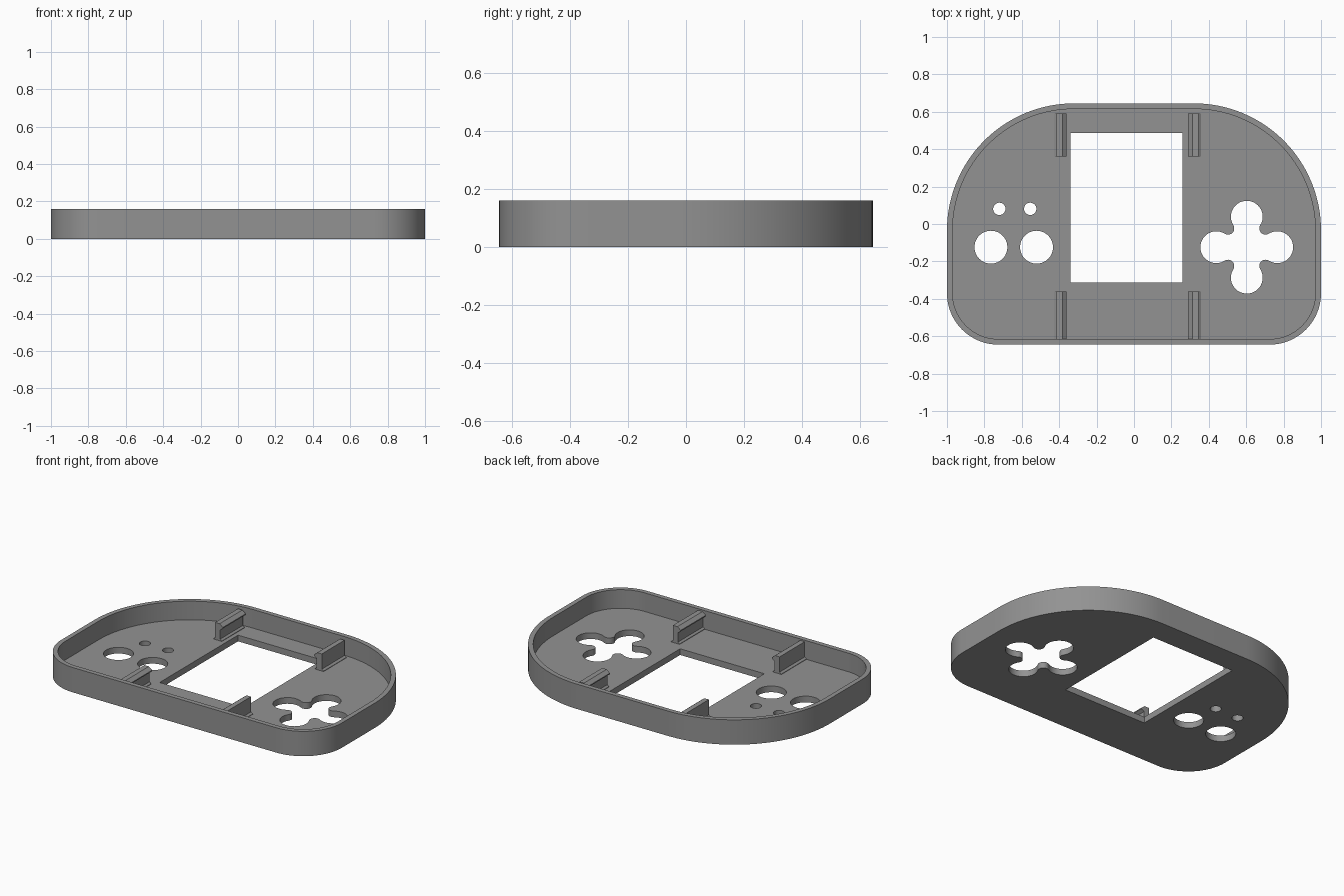
import bpy, bmesh
from math import sin, cos, radians

if "Cube" in bpy.data.objects:
    bpy.data.objects.remove(bpy.data.objects["Cube"])

H, FLOOR, WALL = 0.16, 0.04, 0.03

grey = bpy.data.materials.new("plastic grey")
grey.diffuse_color = (0.29, 0.29, 0.29, 1)
grey.use_nodes = True
grey.node_tree.nodes["Principled BSDF"].inputs["Base Color"].default_value = grey.diffuse_color


def arc(cx, cy, r, a0, a1, n):
    return [(cx + r * cos(radians(a0 + (a1 - a0) * i / n)),
             cy + r * sin(radians(a0 + (a1 - a0) * i / n))) for i in range(n + 1)]


def circle(cx, cy, r, n=48):
    return arc(cx, cy, r, 0, 360, n)[:-1]


def prism(name, pts, lo, hi, axis="z"):
    """Extrude a closed outline from lo to hi along z, or an xz outline along y."""
    bm = bmesh.new()
    place = (lambda p: (p[0], p[1], lo)) if axis == "z" else (lambda p: (p[0], lo, p[1]))
    face = bm.faces.new([bm.verts.new(place(p)) for p in pts])
    ext = bmesh.ops.extrude_face_region(bm, geom=[face])
    move = (0, 0, hi - lo) if axis == "z" else (0, hi - lo, 0)
    bmesh.ops.translate(bm, vec=move,
                        verts=[g for g in ext["geom"] if isinstance(g, bmesh.types.BMVert)])
    bmesh.ops.recalc_face_normals(bm, faces=bm.faces)
    me = bpy.data.meshes.new(name)
    bm.to_mesh(me)
    bm.free()
    me.materials.append(grey)
    ob = bpy.data.objects.new(name, me)
    bpy.context.collection.objects.link(ob)
    return ob


def outline(inset):
    """Large rounded back corners, small rounded front corners."""
    R, r = 0.68, 0.275
    return (arc(0.32, -0.035, R - inset, 0, 90, 32) + arc(-0.32, -0.035, R - inset, 90, 180, 32)
            + arc(-0.725, -0.37, r - inset, 180, 270, 20)
            + arc(0.725, -0.37, r - inset, 270, 360, 20))


def cross_outline(cx, cy):
    """Four round lobes joined by rounded inner corners."""
    pts = []
    for k in range(4):
        t = radians(90 * k)
        part = arc(0.163, 0, 0.085, -122, 122, 28)[:-1] + arc(0.1, 0.1, 0.033, 302, 148, 14)[:-1]
        pts += [(cx + x * cos(t) - y * sin(t), cy + x * sin(t) + y * cos(t)) for x, y in part]
    return pts


# Shell: solid body, hollowed, then pierced
shell = prism("shell", outline(0), 0, H)
cutters = [prism("hollow_cutter", outline(WALL), FLOOR, H + 0.1)]
holes = {
    "screen": [(-0.34, -0.312), (0.26, -0.312), (0.26, 0.486), (-0.34, 0.486)],
    "direction_pad": cross_outline(0.603, -0.124),
    "button_left": circle(-0.765, -0.124, 0.088),
    "button_right": circle(-0.521, -0.124, 0.088),
    "small_button_left": circle(-0.72, 0.081, 0.033, 32),
    "small_button_right": circle(-0.555, 0.081, 0.033, 32),
}
for name, pts in holes.items():
    cutters.append(prism(name + "_cutter", pts, -0.1, FLOOR + 0.05))

bpy.context.view_layer.objects.active = shell
for c in cutters:
    c.hide_render = True
    mod = shell.modifiers.new(c.name, "BOOLEAN")
    mod.operation, mod.solver, mod.object = "DIFFERENCE", "EXACT", c
    bpy.ops.object.modifier_apply(modifier=mod.name)
for c in cutters:
    bpy.data.objects.remove(c)

bpy.ops.object.select_all(action="DESELECT")
shell.select_set(True)
bpy.ops.object.shade_smooth_by_angle(angle=radians(30))

# Board clips: flared foot, thin plate, hooked head facing the screen
clip = [(-0.013, FLOOR - 0.005), (0.048, FLOOR - 0.005), (0.048, FLOOR + 0.003),
        (0.036, FLOOR + 0.012), (0.036, 0.112), (0.055, 0.125), (0.055, 0.132),
        (0.032, 0.15), (0.0, 0.15), (0.0, FLOOR + 0.012), (-0.013, FLOOR + 0.003)]
for side, x0, s in (("left", -0.415, 1), ("right", 0.345, -1)):
    pts = [(x0 + s * x, z) for x, z in clip]
    prism(side + "_back_clip", pts, 0.36, 0.592, "y")
    prism(side + "_front_clip", pts, -0.616, -0.36, "y")
